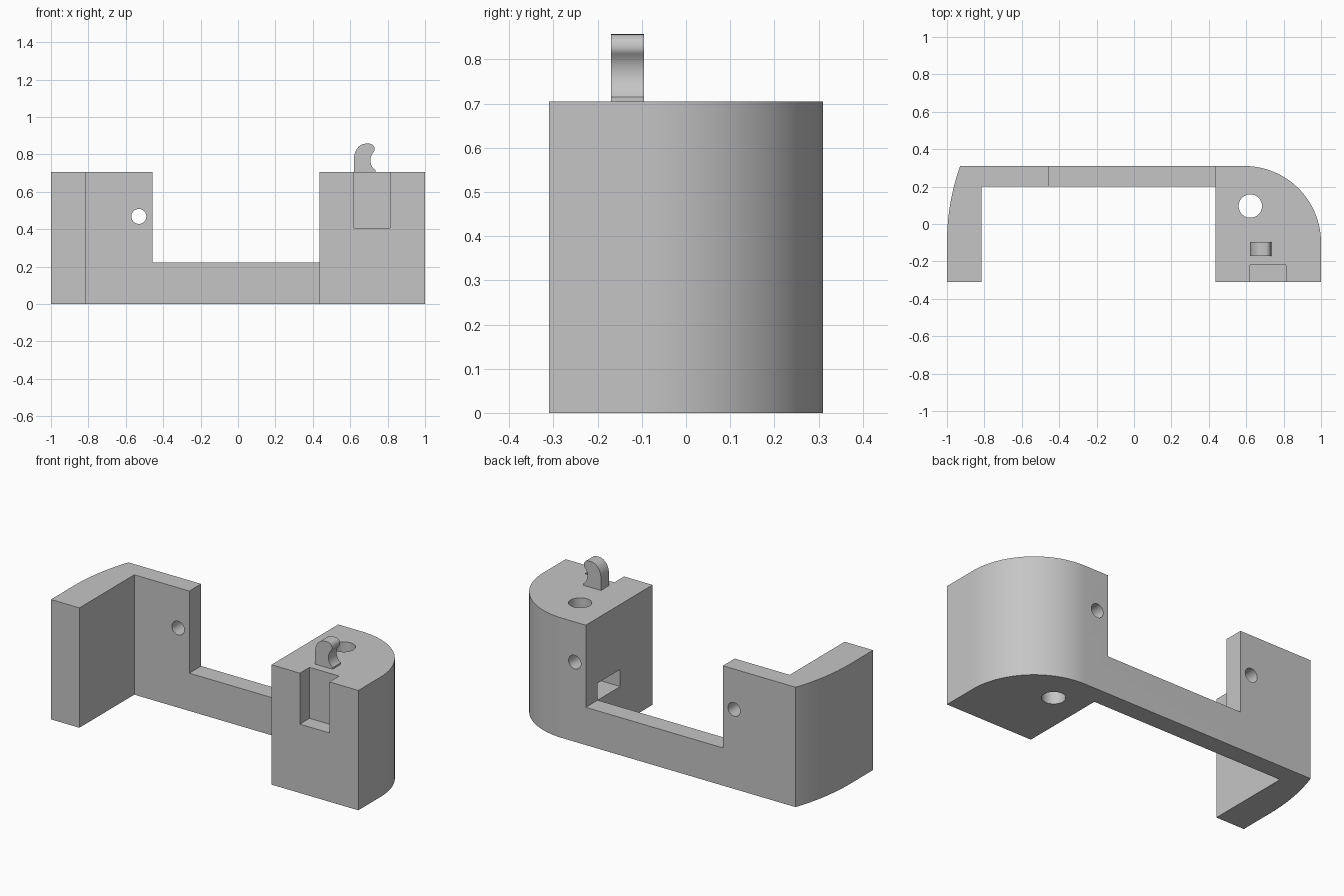
import bpy, bmesh
from math import sin, cos, pi, radians, asin
from mathutils import Matrix, Vector

old = bpy.data.objects.get("Cube")
if old:
    bpy.data.objects.remove(old, do_unlink=True)

grey = bpy.data.materials.new("plain grey")
grey.use_nodes = True
colour = (0.56, 0.56, 0.56, 1)
grey.diffuse_color = colour
grey.node_tree.nodes["Principled BSDF"].inputs["Base Color"].default_value = colour


def make(name, bm):
    bmesh.ops.recalc_face_normals(bm, faces=bm.faces)
    mesh = bpy.data.meshes.new(name)
    bm.to_mesh(mesh)
    bm.free()
    mesh.materials.append(grey)
    obj = bpy.data.objects.new(name, mesh)
    bpy.context.collection.objects.link(obj)
    return obj


def extrude(name, points, direction):
    """Closed prism from a 3D outline."""
    bm = bmesh.new()
    face = bm.faces.new([bm.verts.new(p) for p in points])
    grown = bmesh.ops.extrude_face_region(bm, geom=[face], use_keep_orig=True)
    moved = [g for g in grown["geom"] if isinstance(g, bmesh.types.BMVert)]
    bmesh.ops.translate(bm, verts=moved, vec=direction)
    return make(name, bm)


def box(name, low, high):
    (x0, y0, z0), (x1, y1, z1) = low, high
    base = [(x0, y0, z0), (x1, y0, z0), (x1, y1, z0), (x0, y1, z0)]
    return extrude(name, base, (0, 0, z1 - z0))


def rod(name, centre, radius, length, axis):
    bm = bmesh.new()
    turn = Vector((0, 0, 1)).rotation_difference(Vector(axis)).to_matrix().to_4x4()
    bmesh.ops.create_cone(bm, cap_ends=True, segments=48, radius1=radius,
                          radius2=radius, depth=length,
                          matrix=Matrix.Translation(centre) @ turn)
    return make(name, bm)


def arc(cx, cy, r, start, end, steps):
    angles = [start + (end - start) * i / steps for i in range(steps + 1)]
    return [(cx + r * cos(a), cy + r * sin(a)) for a in angles]


def smooth(obj):
    bpy.ops.object.select_all(action='DESELECT')
    obj.select_set(True)
    bpy.context.view_layer.objects.active = obj
    bpy.ops.object.shade_smooth_by_angle(angle=radians(30))


FRONT, BACK, TOP, RAIL = -0.31, 0.31, 0.705, 0.222
INNER, BLOCK, POST = 0.2, 0.435, -0.457

# Footprint: rounded block, straight back, gently bowed side wall
big = 1.235
rounded = arc(0.59, -0.1, 0.41, 0, pi / 2, 32)
bowed = arc(big - 1, -0.1, big, pi - asin(0.41 / big), pi, 14)
outline = [(BLOCK, FRONT), (1, FRONT)] + rounded + bowed
outline += [(-1, FRONT), (-0.815, FRONT), (-0.815, INNER), (BLOCK, INNER)]
body = extrude("bracket_body", [(x, y, 0) for x, y in outline], (0, 0, TOP))

# Cuts: low rail, front pocket, nut slot, vertical bore, two screw holes
cutters = [
    box("rail_cut", (POST, -0.5, RAIL), (BLOCK, 0.5, 1)),
    box("pocket_cut", (0.62, -0.5, 0.405), (0.812, -0.22, 1)),
    box("slot_cut", (0.3, -0.01, RAIL), (0.727, INNER, 0.322)),
    rod("bore_cut", (0.622, 0.096, 0.4), 0.0625, 2, (0, 0, 1)),
    rod("post_hole_cut", (-0.53, 0.25, 0.468), 0.04, 0.6, (0, 1, 0)),
    rod("block_hole_cut", (0.507, 0.31, 0.468), 0.04, 0.6, (0, 1, 0)),
]
for cutter in cutters:
    mod = body.modifiers.new(cutter.name, 'BOOLEAN')
    mod.operation = 'DIFFERENCE'
    mod.solver = 'EXACT'
    mod.object = cutter

# Bake the cuts and drop the cutters
bpy.context.view_layer.update()
depsgraph = bpy.context.evaluated_depsgraph_get()
baked = bpy.data.meshes.new_from_object(body.evaluated_get(depsgraph))
body.modifiers.clear()
body.data = baked
baked.materials.clear()
baked.materials.append(grey)
for cutter in cutters:
    bpy.data.objects.remove(cutter, do_unlink=True)
smooth(body)

# Hook on top of the block: domed back, round tip, hollow throat
profile = [(0.735, TOP - 0.01), (0.62, TOP - 0.01), (0.62, 0.755)]
profile += [(0.683 + 0.063 * cos(a), 0.775 + 0.082 * sin(a))
            for a in [pi - pi / 2 * i / 12 for i in range(13)]]
profile += arc(0.702, 0.828, 0.029, radians(80), radians(-20), 8)
profile += arc(0.775, 0.768, 0.067, radians(138), radians(233), 12)
hook = extrude("cord_hook", [(x, -0.17, z) for x, z in profile], (0, 0.075, 0))
smooth(hook)
